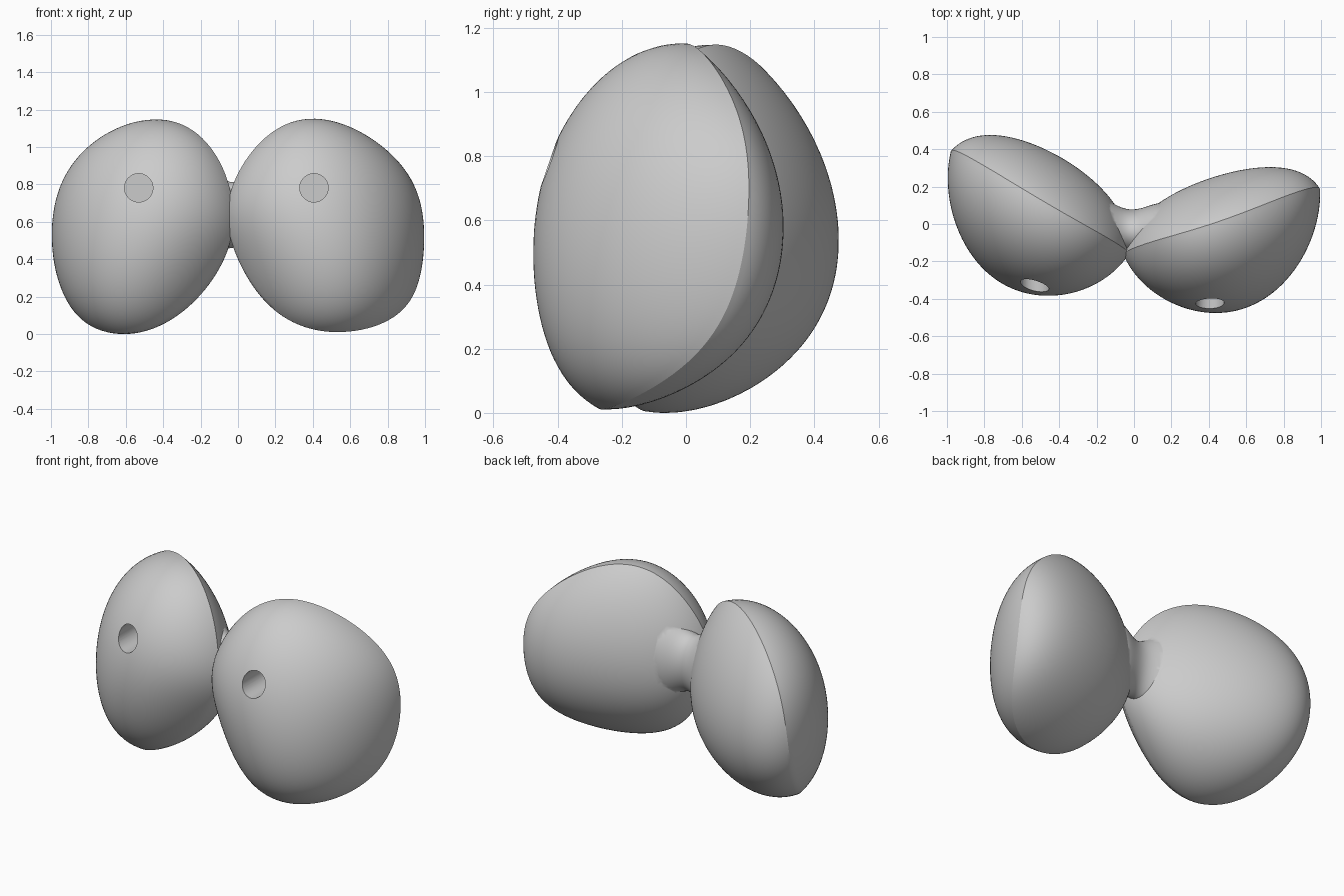
import bpy, bmesh
from math import sin, cos, asin, sqrt, pi, tau
from mathutils import Vector, Matrix

cube = bpy.data.objects.get("Cube")
if cube:
    bpy.data.objects.remove(cube)

SEGS, RINGS, HARMONICS = 112, 28, 4

grey = bpy.data.materials.new("plain_grey")
grey.use_nodes = True
grey.diffuse_color = (0.6, 0.6, 0.6, 1)
grey.node_tree.nodes["Principled BSDF"].inputs["Base Color"].default_value = (0.6, 0.6, 0.6, 1)


def make_object(name, bm):
    bmesh.ops.recalc_face_normals(bm, faces=bm.faces)
    mesh = bpy.data.meshes.new(name)
    bm.to_mesh(mesh)
    bm.free()
    mesh.materials.append(grey)
    obj = bpy.data.objects.new(name, mesh)
    bpy.context.collection.objects.link(obj)
    return obj


def skin(bm, a, b):
    for i in range(len(a)):
        j = (i + 1) % len(a)
        bm.faces.new((a[i], a[j], b[j], b[i]))


def make_shell(name, rim_points, front, back):
    """Two smooth domes, each given by a depth vector, that meet in a crisp rim."""
    bm = bmesh.new()
    pts = [Vector(p) for p in rim_points]
    n = len(pts)
    centre = sum(pts, Vector()) / n

    # Waves of the rim; the higher ones die out faster towards the middle
    waves = [[sum((p * cos(k * tau * (s / SEGS - i / n)) for i, p in enumerate(pts)), Vector()) * 2 / n
              for k in range(1, HARMONICS + 1)] for s in range(SEGS)]

    def ring(rho, offset):
        return [bm.verts.new(centre + offset + sum((w * rho ** (k + 1) for k, w in enumerate(ws)), Vector()))
                for ws in waves]

    edge = ring(1, Vector())
    for depth, k in ((Vector(front), 0.985), (Vector(back), 0.975)):
        low, previous = sqrt(1 - k * k), edge
        for r in range(RINGS - 1, 0, -1):
            a = asin(k) * r / RINGS
            inner = ring(sin(a) / k, depth * (cos(a) - low) / (1 - low))
            skin(bm, previous, inner)
            previous = inner
        tip = bm.verts.new(centre + depth)
        for i in range(SEGS):
            bm.faces.new((previous[i], previous[(i + 1) % SEGS], tip))
    return make_object(name, bm)


def make_neck():
    """Waisted tube along x whose ends are buried in the shells."""
    bm = bmesh.new()
    rings = []
    for s in range(-18, 19):
        u = s / 50
        flare = sin(pi / 2 * min(abs(u) / 0.2, 1)) ** 2
        ry, rz = 0.12 + 0.055 * flare, 0.175 + 0.1 * flare
        rings.append([bm.verts.new((u - 0.02, -0.04 - 0.1 * u + ry * cos(t), 0.66 + rz * sin(t)))
                      for t in (tau * i / 64 for i in range(64))])
    for a, b in zip(rings, rings[1:]):
        skin(bm, a, b)
    bm.faces.new(rings[0])
    bm.faces.new(rings[-1])
    return make_object("neck", bm)


def make_hole(x, y, z):
    bm = bmesh.new()
    bmesh.ops.create_cone(bm, cap_ends=True, segments=48, radius1=0.076, radius2=0.076, depth=0.6,
                          matrix=Matrix.Translation((x, y - 0.3, z)) @ Matrix.Rotation(pi / 2, 4, "X"))
    return make_object("hole_cutter", bm)


def combine(target, other, operation):
    bpy.context.view_layer.objects.active = target
    mod = target.modifiers.new(operation.lower(), "BOOLEAN")
    mod.operation, mod.object, mod.solver = operation, other, "EXACT"
    bpy.ops.object.modifier_apply(modifier=mod.name)
    bpy.data.objects.remove(other)


# Shells: rim guides run from the top, round the outer side, to the inner side
left_rim = [(.41, 0, 1.175), (.68, .1, 1.09), (.88, .17, .92), (.98, .2, .7), (1, .17, .47),
            (.945, .06, .24), (.81, -.1, .1), (.57, -.26, .035), (.3, -.26, .085), (.1, -.19, .26),
            (-.02, -.17, .48), (-.05, -.15, .67), (0, -.13, .89), (.18, -.07, 1.09)]
right_rim = [(-.44, .1, 1.17), (-.69, .25, 1.09), (-.87, .35, .92), (-.955, .4, .7), (-.98, .37, .48),
             (-.93, .25, .25), (-.82, .06, .09), (-.62, -.12, .03), (-.38, -.17, .1), (-.18, -.16, .29),
             (-.06, -.17, .49), (-.02, -.15, .67), (-.07, -.12, .89), (-.21, -.03, 1.09)]
body = make_shell("joined_shells", left_rim, (.08, -.39, .1), (-.06, .28, -.115))
right_shell = make_shell("right_shell", right_rim, (-.16, -.37, .1), (.12, .285, -.165))

combine(body, right_shell, "UNION")
combine(body, make_neck(), "UNION")

# Round blind holes in the front of each shell
for x, y in ((.41, -.22), (-.527, -.12)):
    combine(body, make_hole(x, y, .805), "DIFFERENCE")

# Stand on the ground, centred
verts = [v.co for v in body.data.vertices]
lo = Vector([min(v[i] for v in verts) for i in range(3)])
hi = Vector([max(v[i] for v in verts) for i in range(3)])
mid = (lo + hi) / 2
body.data.transform(Matrix.Translation((-mid.x, -mid.y, -lo.z)))

bpy.ops.object.select_all(action="DESELECT")
body.select_set(True)
bpy.context.view_layer.objects.active = body
bpy.ops.object.shade_smooth_by_angle(angle=0.5)
